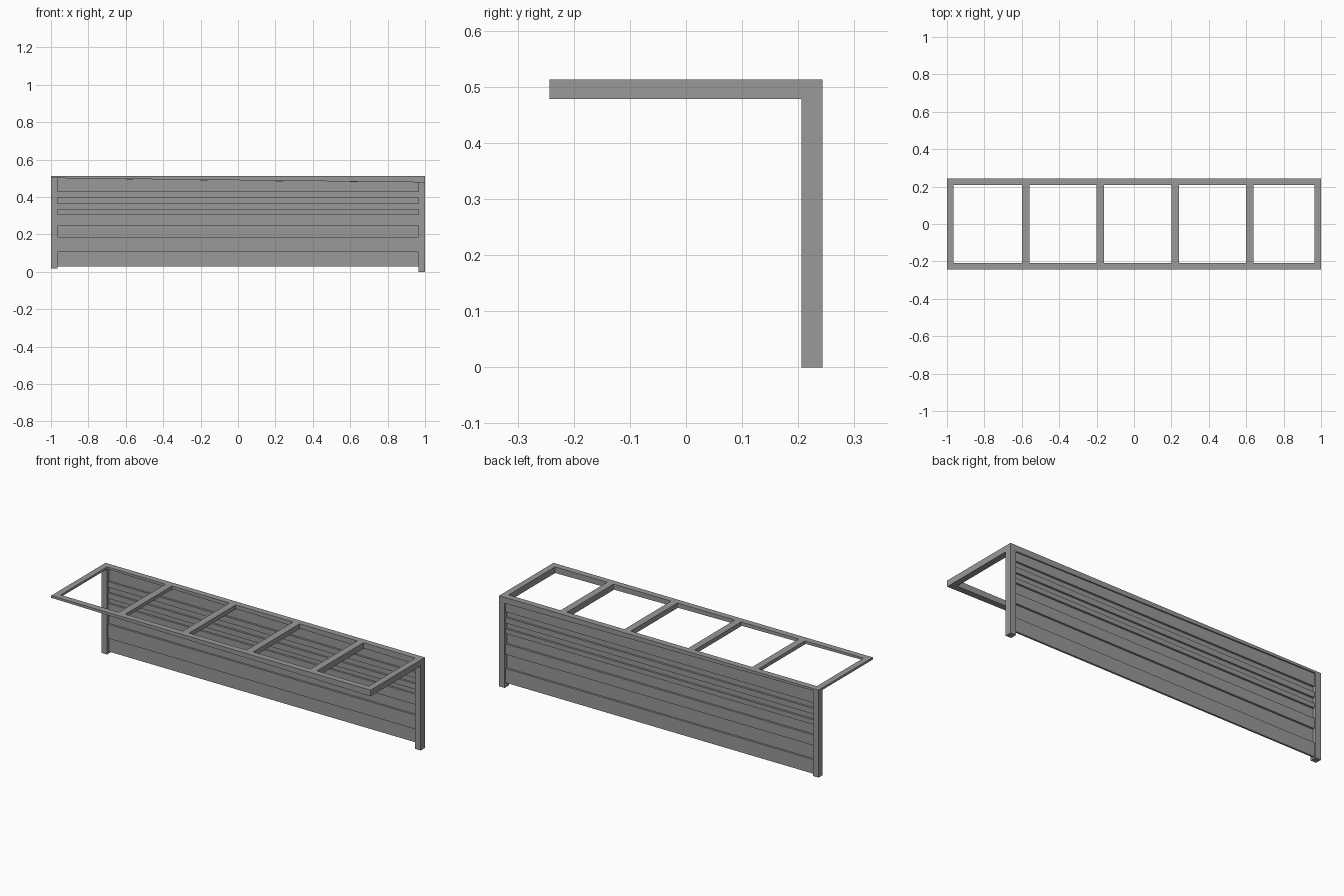
import bpy, bmesh

if "Cube" in bpy.data.objects:
    bpy.data.objects.remove(bpy.data.objects["Cube"])

TOP = 0.513
W = 0.035           # timber width
Y0, Y1 = 0.206, 0.243

grey = bpy.data.materials.new("dark_grey")
grey.diffuse_color = (0.32, 0.32, 0.32, 1)
grey.use_nodes = True
grey.node_tree.nodes["Principled BSDF"].inputs["Base Color"].default_value = grey.diffuse_color


def under(x):
    """Underside of the tapered roof frame at x."""
    return 0.4895 - 0.0115 * x


def beam(name, x0, x1, y0, y1, bottom, top):
    """Box whose lower and upper faces may slope along x: (left, right)."""
    bm = bmesh.new()
    bmesh.ops.create_cube(bm, size=1)
    for v in bm.verts:
        right = v.co.x > 0
        z = top if v.co.z > 0 else bottom
        v.co = (x1 if right else x0,
                y1 if v.co.y > 0 else y0,
                z[1] if right else z[0])
    me = bpy.data.meshes.new(name)
    bm.to_mesh(me)
    bm.free()
    me.materials.append(grey)
    ob = bpy.data.objects.new(name, me)
    bpy.context.collection.objects.link(ob)
    return ob


def box(name, x0, x1, y0, y1, z0, z1):
    return beam(name, x0, x1, y0, y1, (z0, z0), (z1, z1))


# Long tapered rails of the roof frame
for name, a, b in (("front_rail", -Y1, -Y1 + W), ("back_rail", Y1 - W, Y1)):
    beam(name, -1, 1, a, b, (under(-1), under(1)), (TOP, TOP))

# Cross bars: two ends plus four intermediate bars
for s in (-1, 1):
    x = s * (1 - W / 2)
    box("end_bar", x - W / 2, x + W / 2, -Y1 + W, Y1 - W, under(x), TOP)
for i in range(4):
    x = -0.58 + 0.4 * i
    box("cross_bar", x - 0.02, x + 0.02, -Y1 + W, Y1 - W, under(x) - 0.003, TOP)

# Posts, stepped to follow the ground
box("left_post", -1, -1 + W, Y0, Y1, 0.018, under(-1))
box("right_post", 1 - W, 1, Y0, Y1, 0, under(1))

# Wall cladding: thin boards set alternately to the back and the front
edges = [0.027, 0.107, 0.187, 0.246, 0.305, 0.332, 0.364, 0.396, 0.428, 0.503]
for i, (a, b) in enumerate(zip(edges, edges[1:])):
    y = 0.2245 if i % 2 == 0 else 0.2135
    box("wall_board", -1 + W, 1 - W, y, y + 0.011, a, b)
